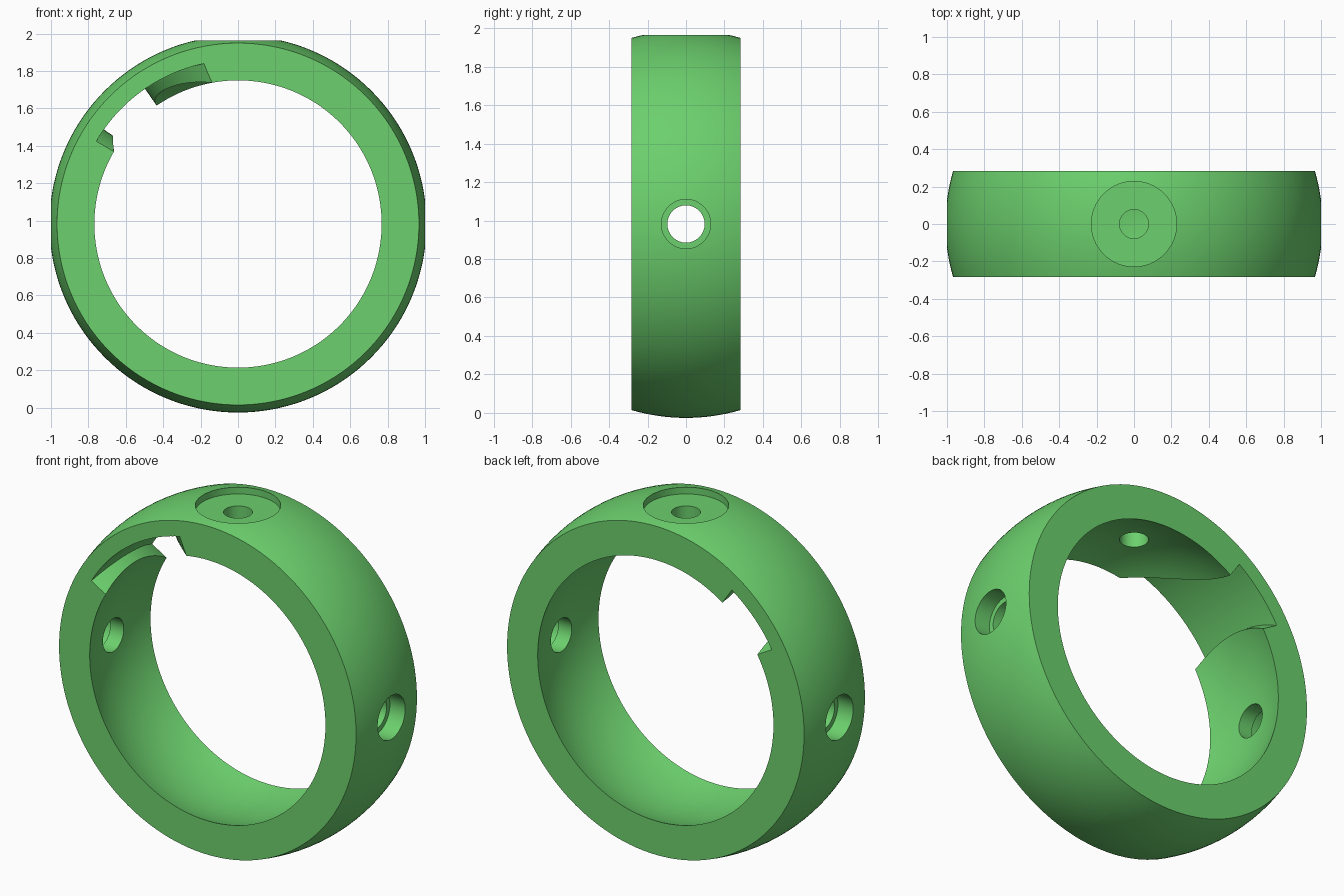
import bpy, bmesh, math
from mathutils import Matrix

cube = bpy.data.objects.get("Cube")
if cube:
    bpy.data.objects.remove(cube, do_unlink=True)

CZ = 0.982                    # height of the ring centre
R_OUT, R_IN = 1.008, 0.8185   # outer and inner spherical radii
HALF = 0.283                  # half width of the ring
SLOT_R = 0.877                # radius of the slot floor

green = bpy.data.materials.new("green")
green.use_nodes = True
colour = (0.15, 0.63, 0.153, 1.0)
green.diffuse_color = colour
green.node_tree.nodes["Principled BSDF"].inputs["Base Color"].default_value = colour


def make_object(name, bm):
    bmesh.ops.recalc_face_normals(bm, faces=bm.faces[:])
    mesh = bpy.data.meshes.new(name)
    bm.to_mesh(mesh)
    bm.free()
    obj = bpy.data.objects.new(name, mesh)
    bpy.context.collection.objects.link(obj)
    mesh.materials.append(green)
    return obj


def skin(name, rings, closed):
    """Join equal point loops into a solid, closed on itself or capped."""
    bm = bmesh.new()
    loops = [[bm.verts.new(p) for p in ring] for ring in rings]
    n = len(loops[0])
    for i in range(len(loops) if closed else len(loops) - 1):
        a, b = loops[i], loops[(i + 1) % len(loops)]
        for j in range(n):
            k = (j + 1) % n
            bm.faces.new((a[j], a[k], b[k], b[j]))
    if not closed:
        bm.faces.new(loops[0])
        bm.faces.new(loops[-1])
    return make_object(name, bm)


# Ring: section with two spherical arcs, turned about the y axis
STEPS, SEGS = 16, 144
ys = [HALF * (2 * i / STEPS - 1) for i in range(STEPS + 1)]
section = [(math.sqrt(R_OUT**2 - y * y), y) for y in ys]
section += [(math.sqrt(R_IN**2 - y * y), y) for y in reversed(ys)]
rings = []
for s in range(SEGS):
    a = 2 * math.pi * s / SEGS
    rings.append([(r * math.cos(a), y, CZ + r * math.sin(a)) for r, y in section])
ring = skin("socket_ring", rings, True)


# Slot cutter: curved end walls that vary across the width
def slot_section(t):
    start = 100 + 24.5 * (2 * t - t * t)
    end = 149.7 - 4.9 * 4 * t * (1 - t)
    skew = 2.0 * (1 - t)
    y = HALF * (2 * t - 1)
    points = []
    for r, forward in ((SLOT_R, True), (0.66, False)):
        lean = skew * (r - 0.768) / 0.11
        arc = []
        for i in range(25):
            a = math.radians(start + lean + (end - start - lean) * i / 24)
            arc.append((r * math.cos(a), y, CZ + r * math.sin(a)))
        points += arc if forward else arc[::-1]
    return points


cutters = [skin("slot_cutter", [slot_section(-0.04 + 1.08 * i / 20) for i in range(21)], False)]


# Stepped holes: narrow bore with a wider flat-bottomed recess
def hole_cutter(name, angle, bore, recess, floor):
    bm = bmesh.new()
    for radius, z0, z1 in ((bore, 0.7, floor + 0.02), (recess, floor, 1.1)):
        bmesh.ops.create_cone(bm, cap_ends=True, segments=64, radius1=radius, radius2=radius,
                              depth=z1 - z0, matrix=Matrix.Translation((0, 0, (z0 + z1) / 2)))
        obj_name = name + ("_bore" if radius == bore else "_recess")
        bm.transform(Matrix.Translation((0, 0, CZ)) @ Matrix.Rotation(math.radians(angle), 4, 'Y'))
        cutters.append(make_object(obj_name, bm))
        bm = bmesh.new()
    bm.free()


for name, angle in (("top", 0), ("bottom", 180)):
    hole_cutter(name, angle, 0.077, 0.228, 0.942)
for name, angle in (("left", 90), ("right", 270)):
    hole_cutter(name, angle, 0.097, 0.128, 0.90)

# Cut everything, then remove the cutters
bpy.context.view_layer.objects.active = ring
for cutter in cutters:
    cutter.hide_render = True
    mod = ring.modifiers.new(cutter.name, 'BOOLEAN')
    mod.operation = 'DIFFERENCE'
    mod.solver = 'EXACT'
    mod.object = cutter
    bpy.ops.object.modifier_apply(modifier=mod.name)
for cutter in cutters:
    bpy.data.objects.remove(cutter, do_unlink=True)

bpy.ops.object.select_all(action='DESELECT')
ring.select_set(True)
bpy.ops.object.shade_smooth_by_angle(angle=math.radians(25))
